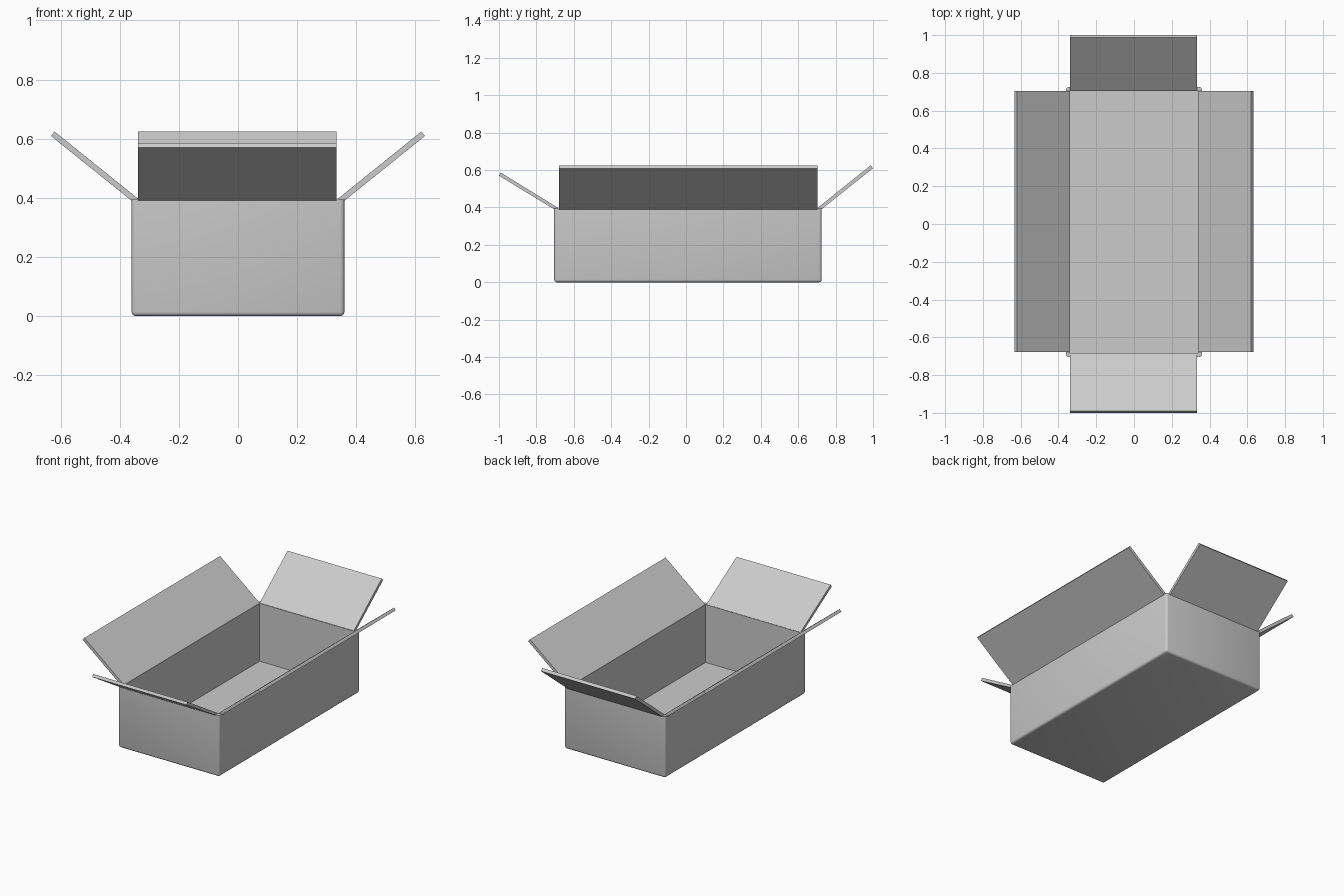
import bpy
import bmesh

if "Cube" in bpy.data.objects:
    bpy.data.objects.remove(bpy.data.objects["Cube"])


def finish(bm, name):
    bmesh.ops.recalc_face_normals(bm, faces=bm.faces[:])
    mesh = bpy.data.meshes.new(name)
    bm.to_mesh(mesh)
    bm.free()
    obj = bpy.data.objects.new(name, mesh)
    bpy.context.collection.objects.link(obj)
    return obj


def flap(name, profile, lo, hi, along_x):
    # Extrude a four point flap profile (horizontal, z) from lo to hi
    bm = bmesh.new()

    def place(h, z, t):
        return (t, h, z) if along_x else (h, t, z)

    face = bm.faces.new([bm.verts.new(place(h, z, lo)) for h, z in profile])
    ext = bmesh.ops.extrude_face_region(bm, geom=[face])
    verts = [v for v in ext["geom"] if isinstance(v, bmesh.types.BMVert)]
    step = (hi - lo, 0, 0) if along_x else (0, hi - lo, 0)
    bmesh.ops.translate(bm, verts=verts, vec=step)
    return finish(bm, name)


# Box body: hollowed block with rounded outer edges
X, Y0, Y1, H, T = 0.36, -0.705, 0.725, 0.395, 0.022
bm = bmesh.new()
bmesh.ops.create_cube(bm, size=1)
for v in bm.verts:
    v.co = (X if v.co.x > 0 else -X, Y1 if v.co.y > 0 else Y0, H if v.co.z > 0 else 0)
outer = [e for e in bm.edges if min(v.co.z for v in e.verts) < 0.01]
top = next(f for f in bm.faces if f.calc_center_median().z > H - 0.01)
bmesh.ops.inset_region(bm, faces=[top], thickness=T, use_even_offset=True)
cavity = bmesh.ops.extrude_discrete_faces(bm, faces=[top])["faces"][0]
bmesh.ops.translate(bm, verts=cavity.verts[:], vec=(0, 0, T - H))
bmesh.ops.bevel(bm, geom=outer, offset=0.014, offset_type='OFFSET',
                segments=3, profile=0.5, affect='EDGES', clamp_overlap=True)
body = finish(bm, "box_body")
bpy.context.view_layer.objects.active = body
body.select_set(True)
bpy.ops.object.shade_smooth_by_angle(angle=0.7)

# Long side flaps, leaning outwards
side = [(0.338, 0.397), (0.62, 0.624), (0.632, 0.609), (0.356, 0.387)]
for s, label in ((1, "right"), (-1, "left")):
    flap(label + "_flap", [(s * h, z) for h, z in side], -0.678, 0.703, False)

# Short end flaps, each with its own tilt
flap("front_flap", [(-0.683, 0.397), (-0.99, 0.586), (-1.0, 0.57), (-0.698, 0.386)],
     -0.338, 0.333, True)
flap("back_flap", [(0.703, 0.397), (0.987, 0.625), (1.0, 0.61), (0.719, 0.386)],
     -0.338, 0.333, True)
